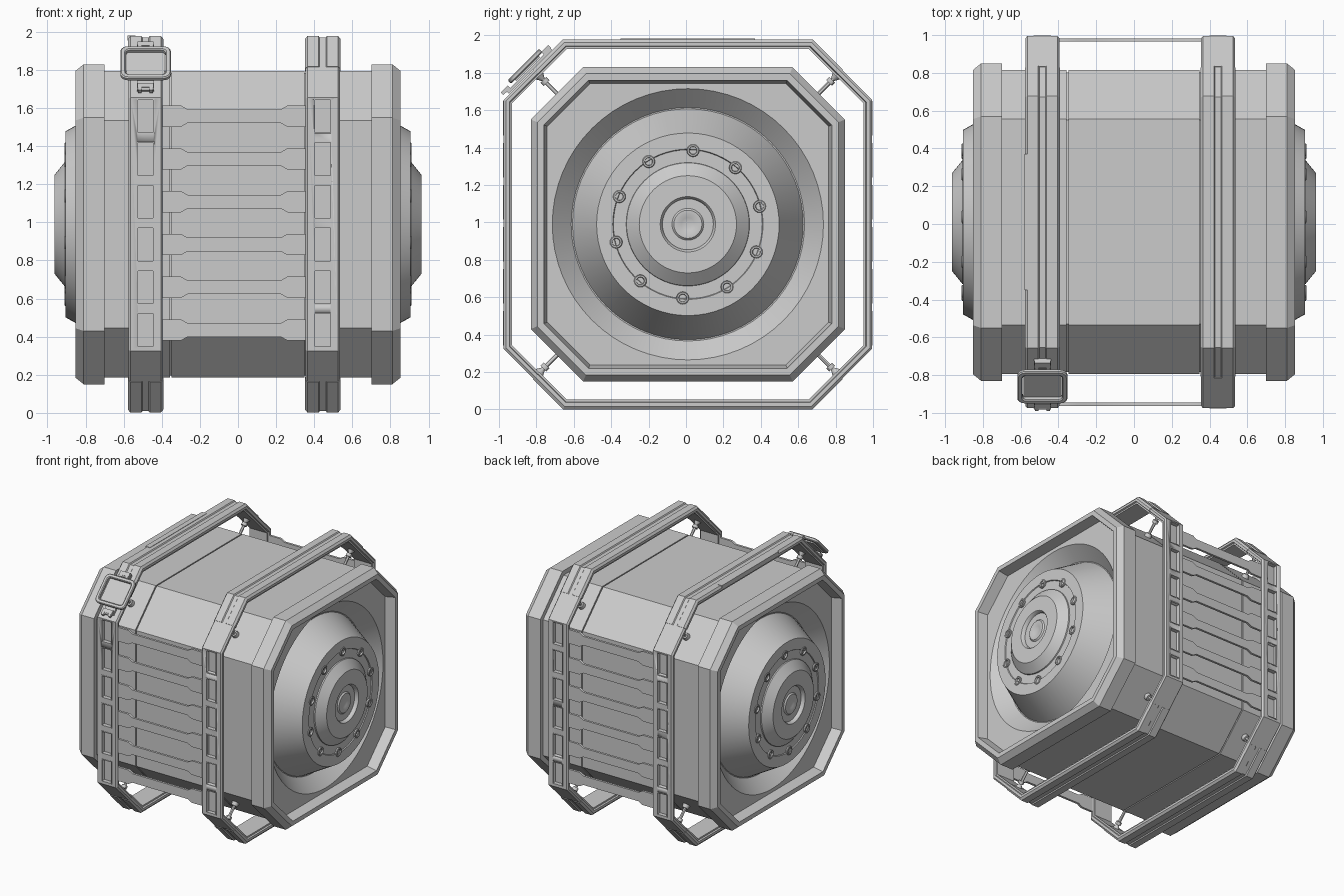
import bpy, bmesh, math
from mathutils import Vector, Matrix

if "Cube" in bpy.data.objects:
    bpy.data.objects.remove(bpy.data.objects["Cube"])

YC, ZC = 0.01, 0.99          # container axis
S2 = math.sqrt(2)


def finish(bm, name, smooth=30):
    bmesh.ops.recalc_face_normals(bm, faces=bm.faces[:])
    me = bpy.data.meshes.new(name)
    bm.to_mesh(me)
    bm.free()
    ob = bpy.data.objects.new(name, me)
    bpy.context.collection.objects.link(ob)
    bpy.ops.object.select_all(action='DESELECT')
    ob.select_set(True)
    bpy.context.view_layer.objects.active = ob
    bpy.ops.object.shade_smooth_by_angle(angle=math.radians(smooth))
    return ob


def skin(bm, rings, wrap=True, closed=False, caps=False):
    """Join rings of points with quads (wrap: rings are closed loops)."""
    vs = [[bm.verts.new(p) for p in r] for r in rings]
    n = len(vs[0])
    pairs = list(zip(vs, vs[1:])) + ([(vs[-1], vs[0])] if closed else [])
    for a, b in pairs:
        for i in range(n if wrap else n - 1):
            j = (i + 1) % n
            bm.faces.new((a[i], a[j], b[j], b[i]))
    if caps:
        bm.faces.new(vs[0])
        bm.faces.new(vs[-1])
    return vs


def box(bm, c, s, rot=None):
    m = Matrix.Translation(c) @ (rot or Matrix()) @ Matrix.Diagonal((*s, 1))
    bmesh.ops.create_cube(bm, size=1, matrix=m)


def rod(bm, p, q, r1, r2, seg=12):
    p, q = Vector(p), Vector(q)
    d = q - p
    m = Matrix.Translation((p + q) / 2) @ d.to_track_quat('Z', 'Y').to_matrix().to_4x4()
    bmesh.ops.create_cone(bm, cap_ends=True, segments=seg, radius1=r1, radius2=r2,
                          depth=d.length, matrix=m)


# ---- container body: octagonal shell with a round dished hub at both ends
def octagon(x, a):
    f = 0.56 - 0.414 * (0.84 - a)
    pts = [(a, f), (f, a), (-f, a), (-a, f), (-a, -f), (-f, -a), (f, -a), (a, -f)]
    return [(x, YC + y, ZC + z) for y, z in pts]


def circle(x, r, n=64):
    return [(x, YC + r * math.cos(t), ZC + r * math.sin(t))
            for t in (2 * math.pi * i / n for i in range(n))]


half = [(0.348, 0.805), (0.348, 0.793), (0.357, 0.793), (0.357, 0.805), (0.70, 0.805),
        (0.70, 0.84), (0.81, 0.84), (0.853, 0.805), (0.853, 0.77), (0.775, 0.752)]
hub = [(0.775, 0.725), (0.676, 0.624), (0.676, 0.617), (0.906, 0.488), (0.906, 0.402),
       (0.899, 0.398), (0.899, 0.33), (0.908, 0.328), (0.963, 0.26), (0.963, 0.148),
       (0.957, 0.142), (0.935, 0.136), (0.935, 0.085), (0.945, 0.075), (0.945, 0.055),
       (0.938, 0.035), (0.934, 0.015)]
bm = bmesh.new()
shell = skin(bm, [octagon(-x, a) for x, a in reversed(half)] + [octagon(x, a) for x, a in half])
corners = [6, 10, 22, 26, 38, 42, 54, 58]
for s, rim in ((-1, shell[0]), (1, shell[-1])):
    rings = skin(bm, [circle(s * x, r) for x, r in hub])
    bm.faces.new(rings[-1])
    for i in range(8):       # flat end plate between octagon and round hole
        a, b = corners[i], corners[(i + 1) % 8]
        span = (b - a) % 64
        arc = [rings[0][(a + k) % 64] for k in range(span + 1)]
        bm.faces.new([rim[i], rim[(i + 1) % 8]] + arc[::-1])
finish(bm, "container_body")

# ---- hub bolts: ten ringed sockets on each end
bm = bmesh.new()
for s in (-1, 1):
    for k in range(10):
        t = math.radians(86 + 36 * k)
        cy, cz = YC + 0.395 * math.cos(t), ZC + 0.395 * math.sin(t)
        prof = [(0.885, 0.034), (0.909, 0.034), (0.912, 0.030), (0.912, 0.022), (0.900, 0.019), (0.900, 0.004)]
        rr = skin(bm, [[(s * x, cy + r * math.cos(u), cz + r * math.sin(u))
                        for u in (math.pi * i / 8 for i in range(16))] for x, r in prof])
        bm.faces.new(rr[-1])
finish(bm, "hub_bolts")

# ---- belts: four mitred pieces per octagonal frame
A, F = 0.985, 0.665
BELTS = {"left": -0.485, "right": 0.445}
side_prof = [(-0.09, -0.012), (-0.08, 0), (0.08, 0), (0.09, -0.012), (0.09, -0.03),
             (0.078, -0.034), (0.078, -0.045), (-0.078, -0.045), (-0.078, -0.034), (-0.09, -0.03)]
top_prof = [(-0.093, -0.012), (-0.08, 0.004), (-0.022, 0.004), (-0.016, -0.004), (0.016, -0.004),
            (0.022, 0.004), (0.08, 0.004), (0.093, -0.012), (0.093, -0.031), (0.081, -0.035),
            (0.081, -0.047), (-0.081, -0.047), (-0.081, -0.035), (-0.093, -0.031)]


def belt_piece(name, x0, prof, quarter):
    """Half-octagon strip: chamfer middle, corner, corner, chamfer middle."""
    bm = bmesh.new()
    rings = [[] for _ in range(4)]
    ca, sa = [(1, 0), (0, 1), (-1, 0), (0, -1)][quarter]
    for u, n in prof:
        a, f = A + n, F + 0.414 * n
        m = (a + f) / 2
        for ring, (p, q) in zip(rings, [(m, m), (f, a), (-f, a), (-m, m)]):
            ring.append((x0 + u, YC + p * ca - q * sa, ZC + p * sa + q * ca))
    skin(bm, rings, caps=True)
    return finish(bm, name, 20)


WIN_Z = [0.435 + 0.2245 * i for i in range(6)]
for side, x0 in BELTS.items():
    belt_piece(side + "_belt_top", x0, top_prof, 0)
    belt_piece(side + "_belt_bottom", x0, top_prof, 2)
    bm = bmesh.new()         # window cutter
    for z in WIN_Z:
        for s in (-1, 1):
            box(bm, (x0, YC + s * (A + 0.02), z), (0.082, 0.10, 0.172))
    cutter = finish(bm, "window_cutter")
    for name, q in (("back", 3), ("front", 1)):
        ob = belt_piece(f"{side}_belt_{name}", x0, side_prof, q)
        mod = ob.modifiers.new("windows", 'BOOLEAN')
        mod.operation, mod.object, mod.solver = 'DIFFERENCE', cutter, 'EXACT'
        bpy.ops.object.modifier_apply(modifier="windows")
    bpy.data.objects.remove(cutter)
    # window trims
    bm = bmesh.new()
    for z in WIN_Z:
        for s in (-1, 1):
            y = YC + s * (A - 0.002)
            for d in (-1, 1):
                box(bm, (x0 + d * 0.043, y, z), (0.006, 0.010, 0.184))
                box(bm, (x0, y, z + d * 0.089), (0.080, 0.010, 0.006))
    finish(bm, side + "_belt_window_trims")
    # corner struts holding the belt off the body
    bm = bmesh.new()
    for sy in (-1, 1):
        for sz in (-1, 1):
            def at(d):
                return (x0, YC + sy * d, ZC + sz * d)
            rod(bm, at(0.67), at(0.695), 0.030, 0.022)
            rod(bm, at(0.69), at(0.80), 0.011, 0.011)
            rod(bm, at(0.755), at(0.772), 0.022, 0.022)
            rod(bm, at(0.775), at(0.802), 0.012, 0.034)
    finish(bm, side + "_belt_struts")

# ---- side slats between the belts: wide ends, narrow waist
xl, xr = BELTS["left"] + 0.085, BELTS["right"] - 0.085
bm = bmesh.new()
for s in (-1, 1):
    for z in WIN_Z:
        top = [(xl, 0.056), (-0.30, 0.056), (-0.265, 0.036), (0.225, 0.036), (0.26, 0.056), (xr, 0.056)]
        out = top + [(x, -h) for x, h in reversed(top)]
        skin(bm, [[(x, YC + s * d, z + h) for x, h in out] for d in (0.955, 0.973)], caps=True)
finish(bm, "side_slats")

# ---- slim strip on the left belt's top
bm = bmesh.new()
box(bm, (-0.5585, YC, ZC + A - 0.006), (0.042, 0.72, 0.026))
finish(bm, "belt_top_strip")

# ---- clasp on the upper front chamfer of the left belt
CX = BELTS["left"]


def slope(x, t, n):          # x across, t up the chamfer, n outward
    return (CX + x, YC + (t - n) / S2, ZC + (t + n) / S2)


def rrect(hx, ht, r, n):
    pts = []
    for k, (sx, st) in enumerate([(1, 1), (-1, 1), (-1, -1), (1, -1)]):
        for i in range(6):
            a = math.pi / 2 * (k + i / 5)
            pts.append(slope(sx * (hx - r) + r * math.cos(a),
                             st * (ht - r) + r * math.sin(a) - 0.018, n))
    return pts


bm = bmesh.new()
skin(bm, [rrect(0.127, 0.113, 0.035, 1.200), rrect(0.133, 0.119, 0.040, 1.206),
          rrect(0.133, 0.119, 0.040, 1.220), rrect(0.127, 0.113, 0.035, 1.226),
          rrect(0.110, 0.096, 0.024, 1.226), rrect(0.104, 0.090, 0.020, 1.220),
          rrect(0.104, 0.090, 0.020, 1.200)], closed=True)
finish(bm, "clasp_ring")

tilt = Matrix.Rotation(math.radians(45), 4, 'X')    # local y up the chamfer, z outward
bm = bmesh.new()
box(bm, slope(0, -0.018, 1.178), (0.09, 0.33, 0.018), tilt)
box(bm, slope(0, -0.018, 1.197), (0.20, 0.18, 0.012), tilt)
finish(bm, "clasp_plate")
bm = bmesh.new()
for t in (0.135, -0.172):
    box(bm, slope(0, t, 1.194), (0.085, 0.030, 0.024), tilt)
    for d in (-1, 1):
        box(bm, slope(d * 0.03, t - 0.018, 1.196), (0.018, 0.040, 0.020), tilt)
    rod(bm, slope(-0.045, t - 0.02, 1.197), slope(0.045, t - 0.02, 1.197), 0.009, 0.009)
finish(bm, "clasp_tabs")
